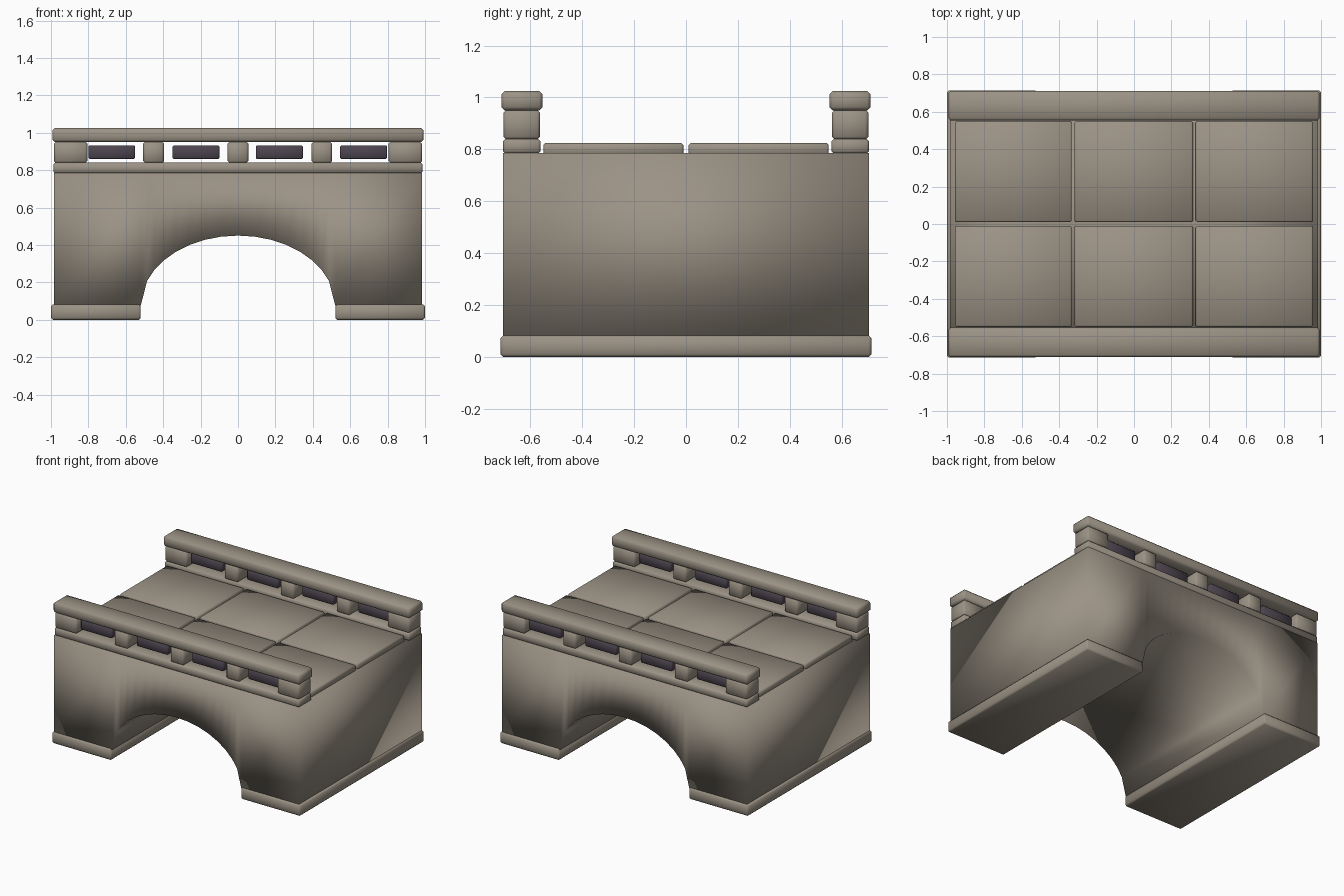
import bpy, bmesh, math

if "Cube" in bpy.data.objects:
    bpy.data.objects.remove(bpy.data.objects["Cube"])


def material(name, rgb):
    m = bpy.data.materials.new(name)
    m.diffuse_color = (*rgb, 1)
    m.use_nodes = True
    m.node_tree.nodes["Principled BSDF"].inputs["Base Color"].default_value = m.diffuse_color
    return m


STONE = material("warm_grey_stone", (0.33, 0.29, 0.235))
DARK = material("dark_purple_grey", (0.075, 0.06, 0.08))


def finish(name, bm, mat):
    bmesh.ops.recalc_face_normals(bm, faces=bm.faces)
    me = bpy.data.meshes.new(name)
    bm.to_mesh(me)
    bm.free()
    me.materials.append(mat)
    me.shade_smooth()
    ob = bpy.data.objects.new(name, me)
    bpy.context.collection.objects.link(ob)
    return ob


def block(name, x, y, z, mat=STONE, bevel=0.01):
    """Softly chamfered block from (min, max) ranges."""
    bm = bmesh.new()
    bmesh.ops.create_cube(bm, size=1)
    for v in bm.verts:
        for i, (a, b) in enumerate((x, y, z)):
            v.co[i] = (a + b) / 2 + v.co[i] * (b - a)
    if bevel:
        bmesh.ops.bevel(bm, geom=bm.edges[:], offset=bevel, segments=1, affect='EDGES')
    return finish(name, bm, mat)


# Bridge body: columns between the arch (or leg bottom) and the deck
W, D, TOP, FOOT = 0.985, 0.705, 0.785, 0.075
angles = [180] + [159.4 - 138.8 * i / 14 for i in range(15)] + [0]
columns = [(-W, FOOT)]
for a in angles:
    t = math.radians(a)
    columns.append((0.52 * math.cos(t), FOOT + 0.375 * math.sin(t)))
columns.append((W, FOOT))

bm = bmesh.new()
rings = []
for x, z in columns:
    rings.append([bm.verts.new(c) for c in
                  ((x, -D, z), (x, -D, TOP), (x, D, TOP), (x, D, z))])
for r, s in zip(rings, rings[1:]):
    for i in range(4):
        j = (i + 1) % 4
        bm.faces.new((r[i], r[j], s[j], s[i]))
bm.faces.new(rings[0])
bm.faces.new(rings[-1])
finish("arched_body", bm, STONE)

# Footings under the two legs
for side, x in (("left", (-1, -0.52)), ("right", (0.52, 1))):
    block(f"{side}_footing", x, (-0.715, 0.715), (0, 0.082))

# Deck paving slabs
for i, x in enumerate(((-0.957, -0.333), (-0.318, 0.315), (0.33, 0.957))):
    for j, y in enumerate(((-0.55, -0.01), (0.01, 0.55))):
        block(f"deck_slab_{i}_{j}", x, y, (0.775, 0.824), bevel=0.008)

# Parapets on both sides: kerb, posts, dark bars and coping
posts = ((-0.985, -0.805), (-0.507, -0.395), (-0.056, 0.056),
         (0.393, 0.503), (0.805, 0.985))
bars = ((-0.80, -0.55), (-0.35, -0.10), (0.095, 0.347), (0.545, 0.797))
for side, s in (("front", -1), ("back", 1)):
    def span(a, b):
        return tuple(sorted((s * a, s * b)))

    block(f"{side}_kerb", (-0.987, 0.987), span(0.56, 0.706), (0.783, 0.84))
    block(f"{side}_coping", (-0.993, 0.993), span(0.553, 0.712), (0.95, 1.025), bevel=0.013)
    for i, x in enumerate(posts):
        block(f"{side}_post_{i}", x, span(0.562, 0.704), (0.837, 0.953), bevel=0.012)
    for i, x in enumerate(bars):
        block(f"{side}_dark_bar_{i}", x, span(0.60, 0.665), (0.86, 0.932), DARK, 0.006)
